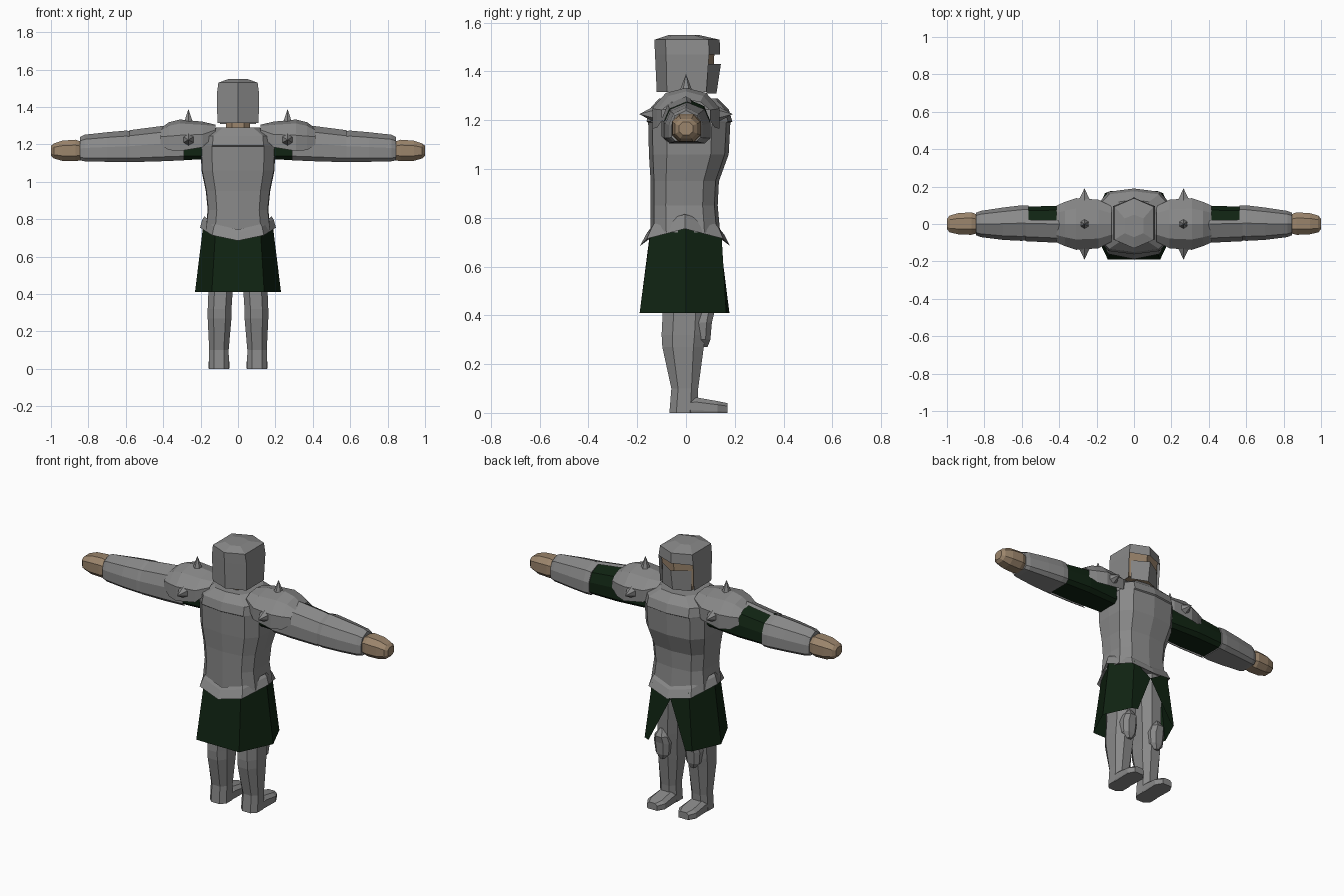
import bpy, bmesh, math


def material(name, rgb):
    m = bpy.data.materials.new(name)
    m.diffuse_color = (*rgb, 1)
    return m


SKIN = material("skin", (0.33, 0.235, 0.15))
CLOTH = material("dark_green_cloth", (0.005, 0.017, 0.006))
STEEL = material("dark_steel", (0.25, 0.25, 0.25))


def both(half):
    # complete a right-hand half outline (from v=-1 to v=1) on the left
    return half + [(-u, v) for u, v in reversed(half) if u > 1e-6]


HEX = both([(0, -1), (1, -.66), (1, .66), (0, 1)])
OCT = both([(.5, -1), (1, -.5), (1, .5), (.5, 1)])
BODY = both([(0, -1), (.7, -.9), (.98, -.55), (1, 0), (.98, .55), (.7, .9), (0, 1)])
BAND = both([(0, -1), (.68, -.85), (1, 0), (.68, .85), (0, 1)])
ARM = both([(.75, -1), (1, -.75), (1, 0), (.75, .65), (0, 1)])
OUTER_ARM = [(.2, .9), (0, 1), (-.75, .65), (-1, 0), (-1, -.75), (-.75, -1)]
DOME = [(-1, -1), (-1, 0), (-.6, .75), (0, 1), (.6, .75), (1, 0), (1, -1)]


def ring(axis, prof, p, a0, a1, b0, b1, drop=0):
    # fit a unit outline into a rectangle at position p along an axis
    out = []
    for u, v in prof:
        a = (a0 + a1) / 2 + u * (a1 - a0) / 2
        b = (b0 + b1) / 2 + v * (b1 - b0) / 2
        q = p - drop * (1 - abs(u) + abs(v)) / 2
        out.append({'x': (q, a, b), 'y': (a, q, b), 'z': (a, b, q)}[axis])
    return out


def loft(name, rings, mat=STEEL, closed=True, caps=True, mirror=False, cut=None):
    bm = bmesh.new()
    rows = [[bm.verts.new(c) for c in r] for r in rings]
    n = len(rows[0])
    for r0, r1 in zip(rows, rows[1:]):
        for i in range(n if closed else n - 1):
            j = (i + 1) % n
            bm.faces.new((r0[i], r0[j], r1[j], r1[i]))
    if closed and caps:
        bm.faces.new(rows[0])
        bm.faces.new(rows[-1])
    bmesh.ops.recalc_face_normals(bm, faces=bm.faces)
    if cut:
        gone = [f for f in bm.faces if cut(f.calc_center_median(), f.normal)]
        bmesh.ops.delete(bm, geom=gone, context='FACES')
    me = bpy.data.meshes.new(name)
    bm.to_mesh(me)
    bm.free()
    ob = bpy.data.objects.new(name, me)
    bpy.context.collection.objects.link(ob)
    me.materials.append(mat)
    if mirror:
        ob.modifiers.new("mirror", 'MIRROR')
    return ob


def rings(axis, prof, rows):
    return [ring(axis, prof, *r) for r in rows]


# helmet with open face
loft("helmet", rings('z', HEX, [
    (1.315, -.11, .11, -.12, .125), (1.47, -.113, .113, -.127, .14),
    (1.53, -.105, .105, -.13, .138), (1.55, -.05, .05, -.07, .05)]),
    cut=lambda c, n: c.z < 1.47 and (n.y > .5 or n.z < -.9))
# face plate below the eye slit
loft("face_plate", [[(.095, .085, z), (0, y, z), (-.095, .085, z)]
                    for z, y in ((1.31, .125), (1.43, .143))], closed=False)
# head and neck
loft("head", rings('z', HEX, [(1.33, -.1, .1, -.09, .108),
                              (1.50, -.105, .105, -.1, .118)]), SKIN)
loft("neck", rings('z', OCT, [(1.22, -.065, .065, -.06, .07),
                              (1.36, -.065, .065, -.06, .07)]), SKIN)

# cuirass with raised collar lip
loft("cuirass", rings('z', BODY, [
    (.74, -.175, .175, -.145, .14), (.85, -.162, .162, -.145, .13),
    (.95, -.172, .172, -.145, .135), (1.06, -.195, .195, -.152, .175),
    (1.19, -.2, .2, -.155, .182), (1.195, -.195, .195, -.162, .19),
    (1.245, -.19, .19, -.15, .175), (1.29, -.115, .115, -.11, .13)]))
# pointed waist band
loft("waist_band", rings('z', BAND, [
    (.815, -.18, .18, -.155, .145, .07), (.80, -.19, .19, -.165, .158, .07),
    (.755, -.203, .203, -.188, .18, .07), (.765, -.18, .18, -.148, .14, .05)]),
    caps=False)

# cloth skirt, split at the front
loft("skirt", [
    [(0, .145, .67), (.12, .145, .74), (.185, 0, .775), (.12, -.145, .74), (0, -.15, .72)],
    [(.12, .178, .41), (.155, .165, .41), (.23, 0, .41), (.14, -.19, .41), (0, -.19, .41)]],
    CLOTH, closed=False, mirror=True)

# legs, feet and knee plates
loft("leg", rings('z', OCT, [
    (0, .048, .155, -.068, .045), (.1, .05, .154, -.06, .05),
    (.27, .035, .162, -.097, .073), (.32, .035, .162, -.1, .08),
    (.42, .028, .158, -.095, .085), (.74, .01, .16, -.11, .1)]), mirror=True)
FOOT = both([(.95, -1), (1, -.7), (1, .4), (.6, 1)])
loft("foot", rings('y', FOOT, [
    (-.035, .05, .153, 0, .05), (.04, .048, .155, 0, .064),
    (.13, .045, .158, 0, .048), (.17, .07, .135, 0, .04)]), mirror=True)
loft("knee_plate", rings('z', OCT, [
    (.27, .085, .115, .03, .088), (.30, .058, .142, .02, .1),
    (.37, .05, .15, .02, .106), (.41, .06, .14, .02, .116),
    (.45, .085, .115, .02, .09)]), mirror=True)

# arms
loft("sleeve", rings('x', ARM, [
    (.17, -.08, .08, 1.12, 1.27), (.4, -.088, .098, 1.114, 1.288),
    (.59, -.08, .092, 1.112, 1.262)]), CLOTH, mirror=True)
loft("upper_arm_plate", rings('x', OUTER_ARM, [
    (.29, -.1, .1, 1.115, 1.295), (.41, -.1, .1, 1.11, 1.298),
    (.58, -.092, .1, 1.105, 1.276)]), closed=False, mirror=True)
loft("forearm", rings('x', ARM, [
    (.565, -.085, .1, 1.107, 1.27), (.6, -.09, .1, 1.105, 1.274),
    (.7, -.085, .088, 1.107, 1.265), (.82, -.07, .07, 1.11, 1.252),
    (.845, -.06, .06, 1.115, 1.24)]), mirror=True)
loft("hand", rings('x', OCT, [
    (.82, -.045, .045, 1.12, 1.21), (.87, -.058, .062, 1.11, 1.225),
    (.94, -.055, .058, 1.112, 1.22), (.985, -.045, .045, 1.125, 1.205),
    (1.0, -.028, .028, 1.14, 1.192)]), SKIN, mirror=True)

# shoulder guards
loft("shoulder_guard", rings('x', DOME, [
    (.12, -.095, .095, 1.25, 1.305), (.19, -.13, .13, 1.185, 1.322),
    (.31, -.138, .138, 1.165, 1.333), (.37, -.118, .118, 1.17, 1.318),
    (.415, -.098, .098, 1.2, 1.285)]), closed=False, mirror=True)

# spikes on top, front and back of each shoulder
for side in (-1, 1):
    for y, z, tilt in ((0, 1.355, 0), (.156, 1.225, -math.pi / 2), (-.156, 1.225, math.pi / 2)):
        bpy.ops.mesh.primitive_cone_add(vertices=6, radius1=.038 if y else .026, depth=.07,
                                        location=(side * .265, y, z),
                                        rotation=(tilt, 0, 0))
        bpy.context.object.name = "shoulder_spike"
        bpy.context.object.data.materials.append(STEEL)
